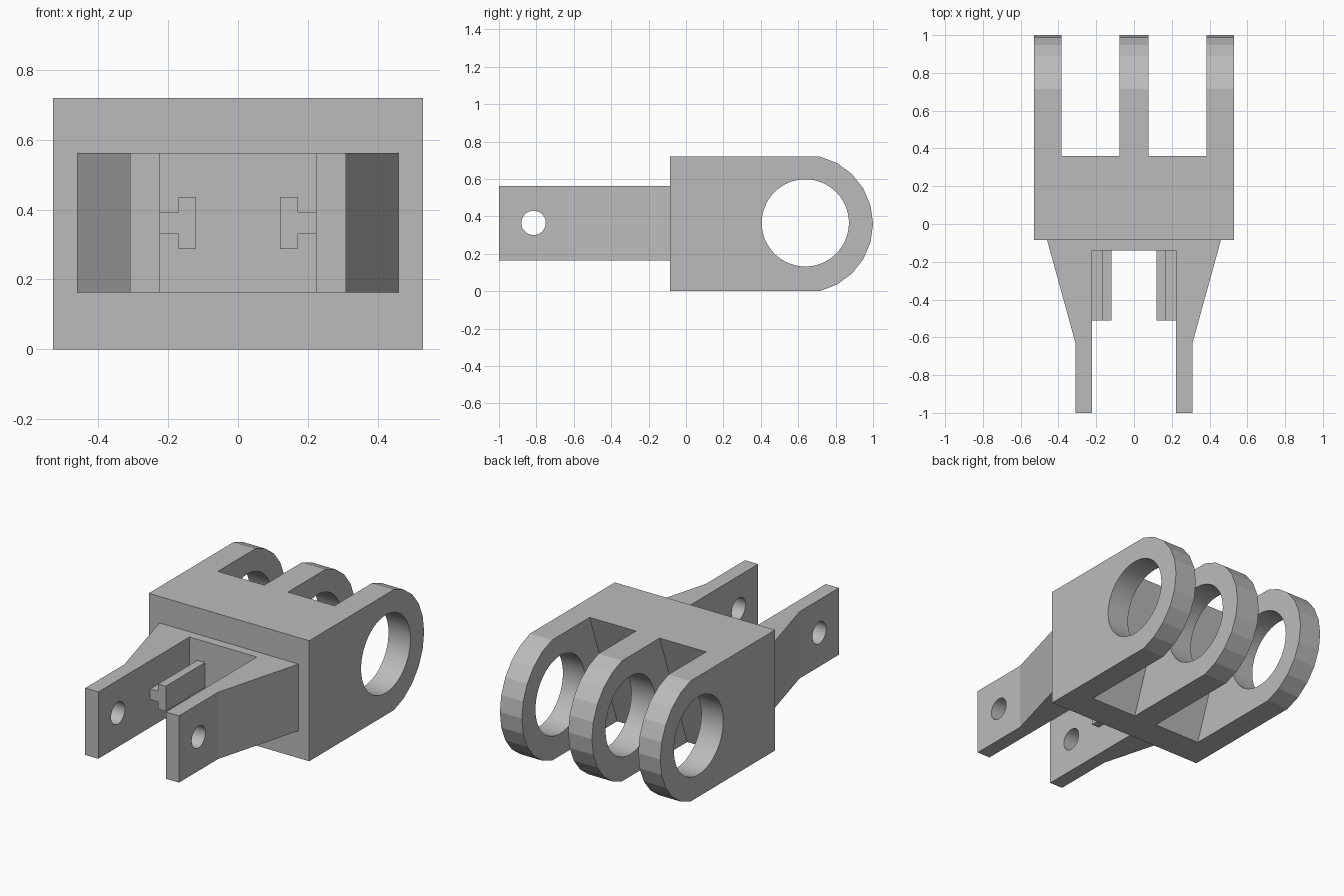
import bpy, math
from mathutils import Vector

cube = bpy.data.objects.get("Cube")
if cube:
    bpy.data.objects.remove(cube, do_unlink=True)

grey = bpy.data.materials.new("plain grey")
grey.use_nodes = True
colour = (0.5, 0.5, 0.5, 1)
grey.diffuse_color = colour
grey.node_tree.nodes["Principled BSDF"].inputs["Base Color"].default_value = colour


def prism(name, profile, axis, low, high):
    """Extrude a 2D profile along x (profile is y, z) or z (profile is x, y)."""
    def place(p, d):
        return Vector((d, *p)) if axis == "x" else Vector((*p, d))
    n = len(profile)
    verts = [place(p, d) for d in (low, high) for p in profile]
    faces = [list(range(n)), list(range(n, 2 * n))]
    faces += [[i, (i + 1) % n, (i + 1) % n + n, i + n] for i in range(n)]
    mesh = bpy.data.meshes.new(name)
    mesh.from_pydata(verts, [], faces)
    obj = bpy.data.objects.new(name, mesh)
    bpy.context.collection.objects.link(obj)
    mesh.materials.append(grey)
    select(obj)
    bpy.ops.object.mode_set(mode="EDIT")
    bpy.ops.mesh.select_all(action="SELECT")
    bpy.ops.mesh.normals_make_consistent(inside=False)
    bpy.ops.object.mode_set(mode="OBJECT")
    return obj


def select(obj):
    bpy.ops.object.select_all(action="DESELECT")
    obj.select_set(True)
    bpy.context.view_layer.objects.active = obj


def arc(cy, cz, radius, start, end, steps):
    angles = [start + (end - start) * i / steps for i in range(steps + 1)]
    return [(cy + radius * math.cos(a), cz + radius * math.sin(a)) for a in angles]


def circle(cy, cz, radius, steps):
    return arc(cy, cz, radius, 0, math.tau, steps)[:-1]


def cut(obj, cutter):
    cutter.hide_render = True
    mod = obj.modifiers.new("cut", "BOOLEAN")
    mod.operation = "DIFFERENCE"
    mod.solver = "EXACT"
    mod.object = cutter
    select(obj)
    bpy.ops.object.modifier_apply(modifier=mod.name)
    bpy.data.objects.remove(cutter, do_unlink=True)


def finish(obj):
    select(obj)
    bpy.ops.object.shade_smooth_by_angle(angle=math.radians(10))


HEIGHT, MID = 0.72, 0.36

# Hinge block with a rounded back
sweep = math.asin(MID / 0.37)
outline = [(-0.085, HEIGHT), (-0.085, 0)] + arc(0.63, MID, 0.37, -sweep, sweep, 10)
block = prism("hinge_block", outline, "x", -0.53, 0.53)

# Two slots with a sloping inner wall leave three lugs
slot = [(0.064, -0.1), (1.2, -0.1), (1.2, 0.82), (0.396, 0.82)]
for low, high in ((-0.385, -0.078), (0.078, 0.385)):
    cut(block, prism("slot_cutter", slot, "x", low, high))

# Pin hole through all lugs
cut(block, prism("pin_cutter", circle(0.638, 0.365, 0.233, 64), "x", -0.7, 0.7))
finish(block)

# Fork: two tapering arms joined by a thin web at the block
half = [(0.46, -0.085), (0.31, -0.63), (0.31, -1), (0.223, -1), (0.223, -0.14)]
fork = prism("fork", half + [(-x, y) for x, y in reversed(half)], "z", 0.163, 0.562)
cut(fork, prism("arm_hole_cutter", circle(-0.815, 0.365, 0.065, 48), "x", -0.7, 0.7))
finish(fork)

# T-shaped guide rails on the inner faces of the arms
for side, name in ((1, "left"), (-1, "right")):
    for part, inner, outer, low, high in (("stem", 0.17, 0.223, 0.33, 0.393),
                                          ("flange", 0.12, 0.17, 0.287, 0.437)):
        rect = [(side * x, y) for x, y in ((inner, -0.51), (outer, -0.51),
                                           (outer, -0.14), (inner, -0.14))]
        prism(f"{name}_rail_{part}", rect, "z", low, high)
